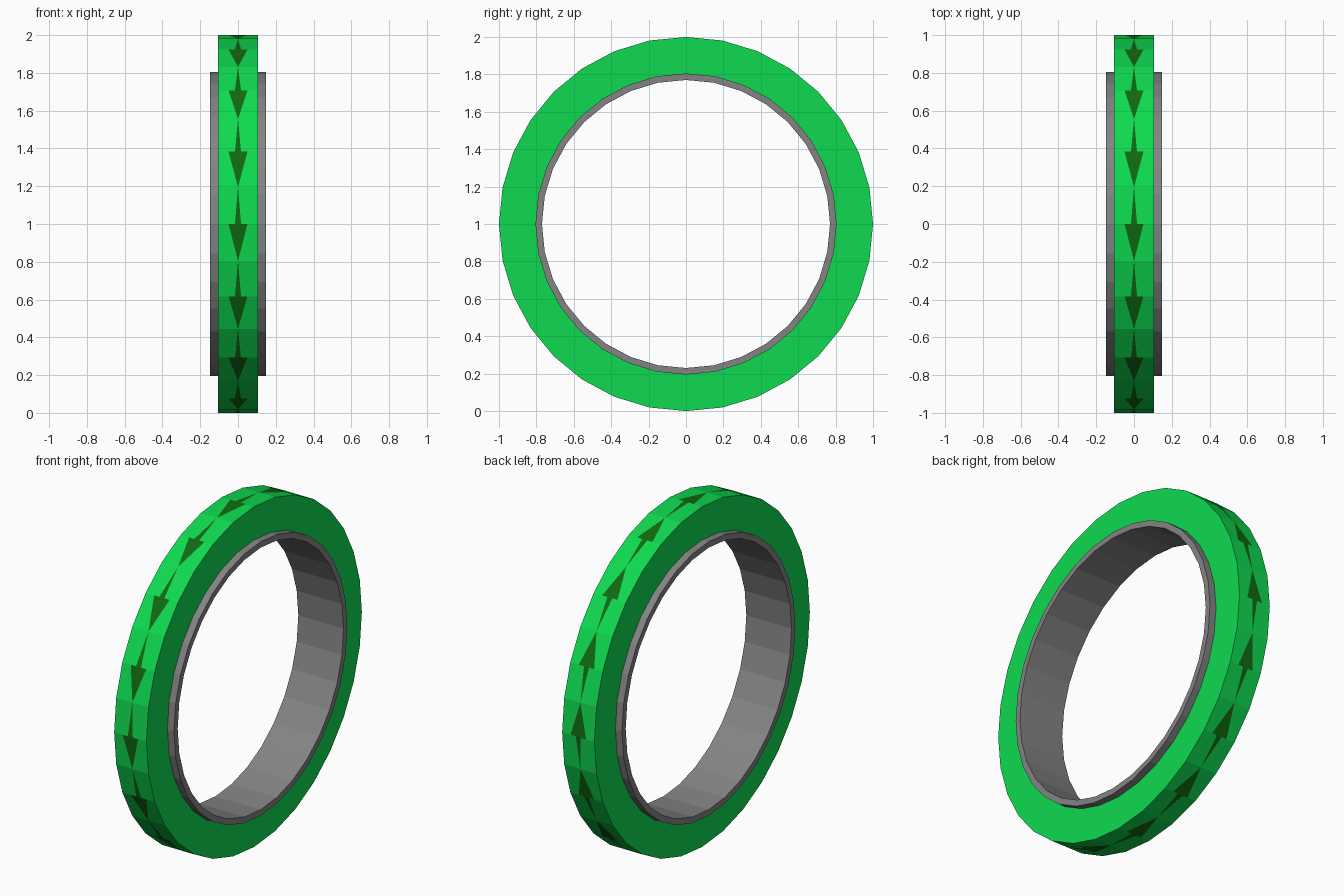
import bpy, bmesh, math

if "Cube" in bpy.data.objects:
    bpy.data.objects.remove(bpy.data.objects["Cube"])

SEGMENTS = 32


def material(name, colour):
    mat = bpy.data.materials.new(name)
    mat.diffuse_color = (*colour, 1)
    mat.use_nodes = True
    mat.node_tree.nodes["Principled BSDF"].inputs["Base Color"].default_value = mat.diffuse_color
    return mat


green = material("bright green", (0.0044, 0.70, 0.079))
dark_green = material("dark green", (0.0052, 0.142, 0.006))
grey = material("grey", (0.23, 0.23, 0.23))


def point(x, radius, step):
    a = 2 * math.pi * step / SEGMENTS
    return (x, radius * math.cos(a), 1 + radius * math.sin(a))


def finish(name, bm, mats):
    bmesh.ops.remove_doubles(bm, verts=bm.verts, dist=1e-5)
    bmesh.ops.recalc_face_normals(bm, faces=bm.faces)
    mesh = bpy.data.meshes.new(name)
    bm.to_mesh(mesh)
    bm.free()
    for m in mats:
        mesh.materials.append(m)
    obj = bpy.data.objects.new(name, mesh)
    bpy.context.collection.objects.link(obj)


def add_face(bm, points, mat=0):
    face = bm.faces.new([bm.verts.new(p) for p in points])
    face.material_index = mat


def ring_walls(bm, profile, closed):
    """Sweep (x, radius) points around the wheel axis."""
    count = len(profile) if closed else len(profile) - 1
    for s in range(SEGMENTS):
        for i in range(count):
            a, b = profile[i], profile[(i + 1) % len(profile)]
            add_face(bm, [point(*a, s), point(*b, s), point(*b, s + 1), point(*a, s + 1)])


# Inner grey band
bm = bmesh.new()
ring_walls(bm, [(-0.147, 0.77), (-0.147, 0.805), (0.147, 0.805), (0.147, 0.77)], True)
finish("inner_band", bm, [grey])

# Green tyre: sides and inner wall, then an outer tread cut into arrow shapes
W, R, HEAD, SHAFT = 0.105, 1.0, 0.05, 0.016
bm = bmesh.new()
ring_walls(bm, [(-W, R), (-W, 0.795), (W, 0.795), (W, R)], False)
for s in range(0, SEGMENTS, 2):
    # arrow head tapers to its tip, the next shaft widens from that tip
    for base, tip, half in ((s, s + 1, HEAD), (s + 2, s + 1, SHAFT)):
        end = point(0, R, tip)
        add_face(bm, [point(-half, R, base), point(half, R, base), end], 1)
        for side in (-1, 1):
            edge = [point(side * W, R, base)]
            # keep both arrow widths as shared points along the base edge
            edge += [point(side * w, R, base) for w in (HEAD, SHAFT) if w >= half]
            add_face(bm, edge + [end, point(side * W, R, tip)])
        if half == HEAD:
            continue
finish("tyre_with_arrows", bm, [green, dark_green])
